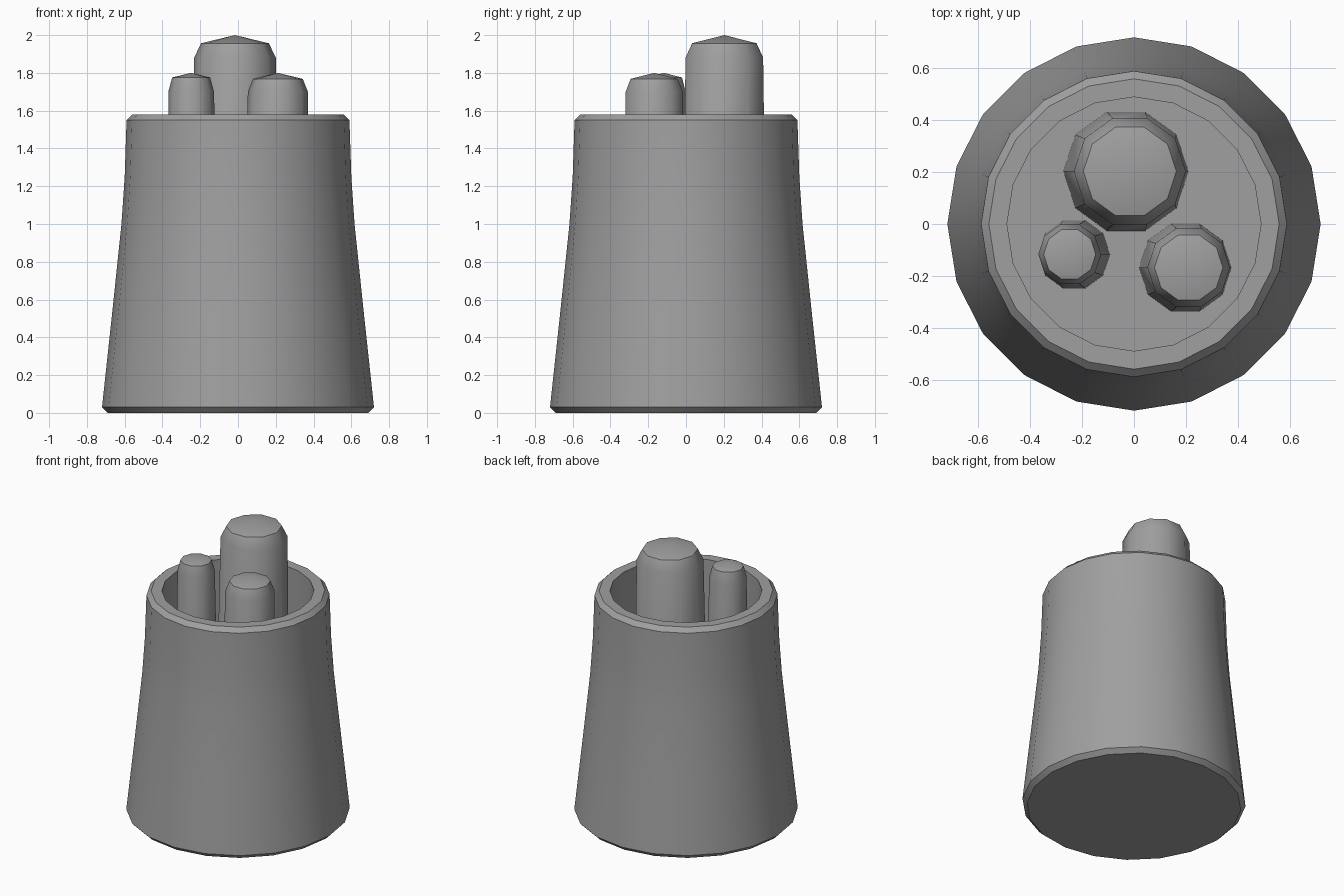
import bpy, bmesh, math

cube = bpy.data.objects.get("Cube")
if cube:
    bpy.data.objects.remove(cube, do_unlink=True)

GREY = (0.35, 0.35, 0.35, 1)
grey = bpy.data.materials.new("plain grey")
grey.use_nodes = True
grey.diffuse_color = GREY
grey.node_tree.nodes["Principled BSDF"].inputs["Base Color"].default_value = GREY


def lathe(name, sides, rings, smooth_angle):
    """Closed solid through rings of (radius, z, centre x, centre y)."""
    bm = bmesh.new()
    loops = []
    for r, z, cx, cy in rings:
        count = sides if r else 1
        loops.append([bm.verts.new((cx + r * math.cos(math.tau * i / sides),
                                    cy + r * math.sin(math.tau * i / sides), z))
                      for i in range(count)])
    for low, high in zip(loops, loops[1:]):
        for i in range(sides):
            j = (i + 1) % sides
            if len(high) == 1:
                bm.faces.new((low[i], low[j], high[0]))
            else:
                bm.faces.new((low[i], low[j], high[j], high[i]))
    bm.faces.new(loops[0][::-1])
    if len(loops[-1]) > 1:
        bm.faces.new(loops[-1])
    mesh = bpy.data.meshes.new(name)
    bm.to_mesh(mesh)
    bm.free()
    mesh.materials.append(grey)
    obj = bpy.data.objects.new(name, mesh)
    bpy.context.collection.objects.link(obj)
    bpy.ops.object.select_all(action='DESELECT')
    obj.select_set(True)
    bpy.context.view_layer.objects.active = obj
    bpy.ops.object.shade_smooth_by_angle(angle=math.radians(smooth_angle))
    return obj


# Flared cup: bevelled foot, curved wall, bevelled rim, hollow inside
cup_profile = [(0.69, 0), (0.72, 0.03), (0.665, 0.54), (0.617, 1.0),
               (0.60, 1.25), (0.59, 1.55), (0.56, 1.58), (0.49, 1.58), (0.49, 0.1)]
lathe("cup", 20, [(r, z, 0, 0) for r, z in cup_profile], 30)


# Slightly leaning, round-topped sticks standing in the cup
def stick(name, top, radius, foot, foot_radius, height):
    shoulder = height - 0.55 * radius if radius > 0.2 else height - 0.1
    neck = height - 0.2 * radius
    lathe(name, 10, [(foot_radius, 0.1, *foot), (radius, shoulder, *top),
                     (radius * 0.83, neck, *top), (0, height, *top)], 35)


stick("large_stick", (-0.016, 0.203), 0.216, (-0.031, 0.203), 0.241, 2.0)
stick("medium_stick", (0.211, -0.168), 0.159, (0.198, -0.168), 0.178, 1.8)
stick("small_stick", (-0.248, -0.117), 0.121, (-0.231, -0.117), 0.138, 1.8)
